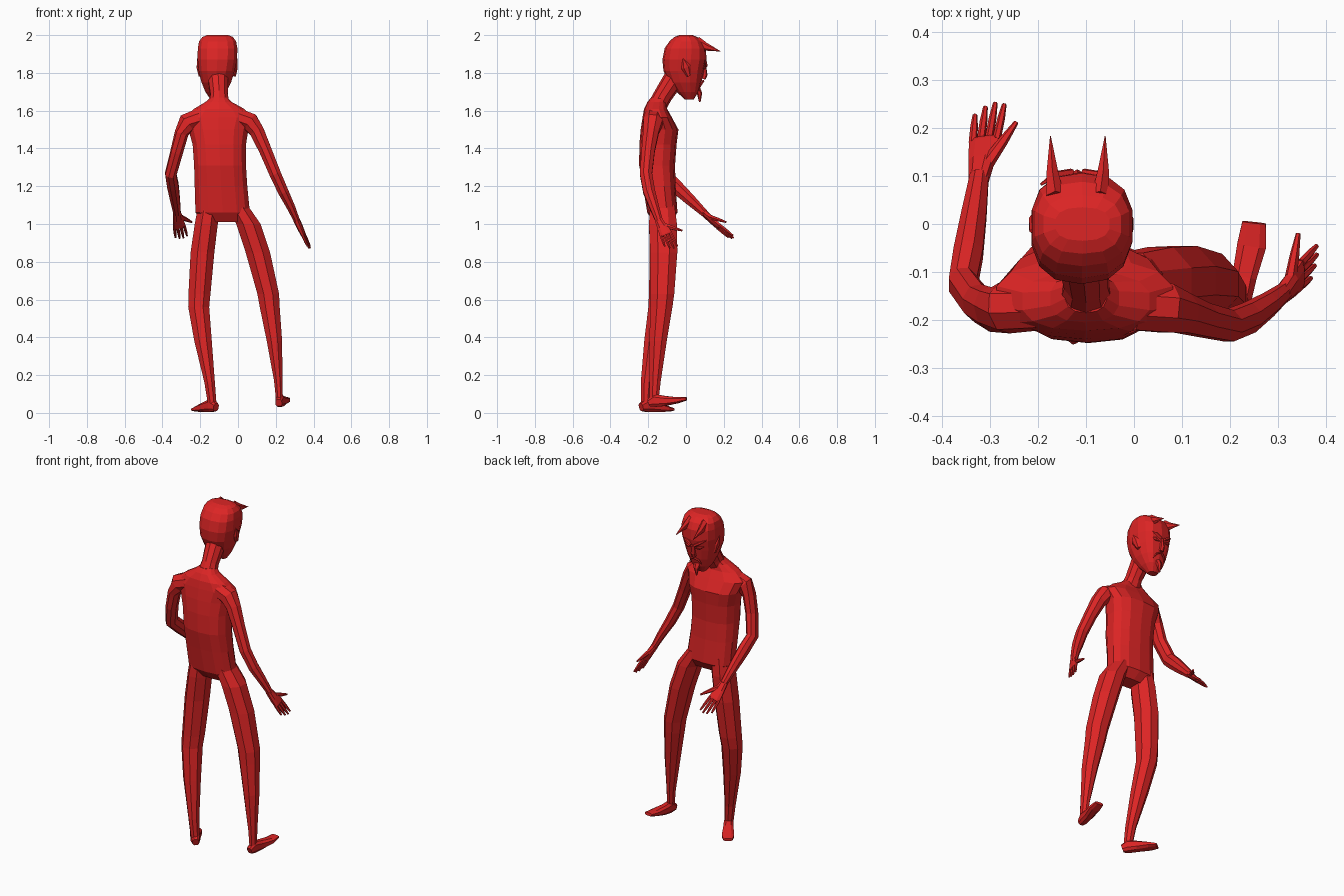
import bpy, bmesh, math
from mathutils import Vector as V

red = bpy.data.materials.new("red")
red.diffuse_color = (0.72, 0.018, 0.018, 1)


def loft(name, rings, n=8, side=(1, 0, 0), axis=None, power=2.0):
    """Skin rings (x, y, z, half width along side, half depth); rings follow the path or a fixed axis."""
    bm = bmesh.new()
    pts = [V(r[:3]) for r in rings]
    loops = []
    for i, r in enumerate(rings):
        if axis:
            t = V(axis)
        else:
            t = pts[min(i + 1, len(pts) - 1)] - pts[max(i - 1, 0)]
        t.normalize()
        s = V(side)
        s = (s - t * s.dot(t)).normalized()
        u = t.cross(s)
        loop = []
        for k in range(n):
            a = 2 * math.pi * (k + 0.5) / n
            c, d = math.cos(a), math.sin(a)
            cx = math.copysign(abs(c) ** (2 / power), c)
            dx = math.copysign(abs(d) ** (2 / power), d)
            loop.append(bm.verts.new(pts[i] + s * cx * r[3] + u * dx * r[4]))
        loops.append(loop)
    for a, b in zip(loops, loops[1:]):
        for k in range(n):
            bm.faces.new((a[k], a[(k + 1) % n], b[(k + 1) % n], b[k]))
    bm.faces.new(loops[0])
    bm.faces.new(loops[-1])
    bmesh.ops.recalc_face_normals(bm, faces=bm.faces)
    me = bpy.data.meshes.new(name)
    bm.to_mesh(me)
    bm.free()
    me.materials.append(red)
    ob = bpy.data.objects.new(name, me)
    bpy.context.collection.objects.link(ob)
    return ob


def spans(rows):
    """Turn (z, x min, x max, y min, y max) rows into upright rings."""
    return [((a + b) / 2, (c + d) / 2, z, (b - a) / 2, (d - c) / 2) for z, a, b, c, d in rows]


UP = (0, 0, 1)

# torso
loft("torso", spans([
    (1.01, -0.18, 0.05, -0.17, -0.08),
    (1.06, -0.228, 0.066, -0.205, -0.045),
    (1.20, -0.232, 0.052, -0.228, -0.055),
    (1.31, -0.235, 0.045, -0.248, -0.058),
    (1.42, -0.243, 0.045, -0.247, -0.05),
    (1.50, -0.265, 0.058, -0.24, -0.04),
    (1.565, -0.29, 0.085, -0.23, -0.075),
    (1.61, -0.235, 0.035, -0.222, -0.1),
    (1.645, -0.175, -0.03, -0.205, -0.105),
    (1.67, -0.145, -0.055, -0.185, -0.1)]), n=14, axis=UP, power=2.5)

# neck
loft("neck", [(-0.1, -0.155, 1.62, 0.06, 0.05), (-0.1, -0.122, 1.68, 0.048, 0.05),
              (-0.105, -0.07, 1.76, 0.055, 0.055), (-0.108, -0.03, 1.82, 0.06, 0.06)], n=10)

# head
loft("head", spans([
    (1.658, -0.145, -0.09, -0.005, 0.04),
    (1.70, -0.174, -0.06, -0.05, 0.066),
    (1.75, -0.195, -0.035, -0.092, 0.082),
    (1.81, -0.21, -0.016, -0.119, 0.095),
    (1.87, -0.216, -0.003, -0.125, 0.108),
    (1.93, -0.215, -0.001, -0.113, 0.106),
    (1.967, -0.208, -0.008, -0.088, 0.088),
    (1.99, -0.19, -0.025, -0.062, 0.06),
    (2.00, -0.165, -0.05, -0.035, 0.035)]), n=14, axis=UP, power=2.5)

# horns, ears and face details on each side
FX = -0.117
for s, label in ((-1, "left"), (1, "right")):
    loft(label + "_horn", [(FX + s * 0.047, 0.055, 1.958, 0.021, 0.036),
                           (FX + s * 0.053, 0.105, 1.938, 0.014, 0.021),
                           (FX + s * 0.057, 0.183, 1.914, 0.001, 0.001)], n=6)
    loft(label + "_ear", [(-0.11 + s * 0.088, 0.015, 1.785, 0.012, 0.012),
                          (-0.11 + s * 0.1, 0.0, 1.83, 0.01, 0.026),
                          (-0.11 + s * 0.104, -0.015, 1.875, 0.004, 0.003)], n=6)
    loft(label + "_brow", [(FX + s * 0.012, 0.108, 1.838, 0.009, 0.008),
                           (FX + s * 0.045, 0.103, 1.86, 0.008, 0.008),
                           (FX + s * 0.077, 0.082, 1.878, 0.002, 0.003)], n=5, side=UP)
    loft(label + "_eye", [(FX + s * 0.018, 0.1, 1.822, 0.003, 0.003),
                          (FX + s * 0.04, 0.097, 1.828, 0.011, 0.007),
                          (FX + s * 0.062, 0.085, 1.836, 0.003, 0.003)], n=6, side=UP)
    loft(label + "_moustache", [(FX + s * 0.002, 0.092, 1.757, 0.006, 0.006),
                                (FX + s * 0.026, 0.083, 1.745, 0.006, 0.006),
                                (FX + s * 0.04, 0.072, 1.72, 0.002, 0.002)], n=5, side=UP)
loft("nose", [(FX, 0.1, 1.84, 0.008, 0.006), (FX - 0.001, 0.1, 1.79, 0.014, 0.014),
              (FX - 0.001, 0.092, 1.768, 0.014, 0.012)], n=6)
loft("goatee", [(FX - 0.002, 0.06, 1.715, 0.022, 0.016), (FX - 0.003, 0.072, 1.69, 0.016, 0.014),
                (FX - 0.005, 0.073, 1.645, 0.003, 0.004)], n=6)

# arms
loft("left_arm", [(-0.2, -0.17, 1.565, 0.055, 0.05), (-0.27, -0.175, 1.535, 0.055, 0.052),
                  (-0.299, -0.178, 1.48, 0.048, 0.036), (-0.325, -0.165, 1.38, 0.042, 0.034),
                  (-0.356, -0.125, 1.265, 0.042, 0.032), (-0.345, -0.06, 1.205, 0.04, 0.033),
                  (-0.333, 0.02, 1.13, 0.032, 0.028), (-0.322, 0.1, 1.055, 0.021, 0.021)],
     side=(0, 1, 0.9))
loft("right_arm", [(0.0, -0.17, 1.565, 0.055, 0.05), (0.065, -0.175, 1.54, 0.055, 0.052),
                   (0.1, -0.185, 1.49, 0.045, 0.042), (0.145, -0.2, 1.39, 0.038, 0.036),
                   (0.197, -0.212, 1.265, 0.035, 0.033), (0.24, -0.195, 1.17, 0.034, 0.03),
                   (0.28, -0.168, 1.09, 0.027, 0.024), (0.315, -0.14, 1.01, 0.02, 0.017)],
     side=(0, 1, 0))


def hand(label, wrist, knuckle, tip, across, thumb):
    """Flat palm, four fingers spread along the across direction, and a thumb."""
    w, k, t, a, th = V(wrist), V(knuckle), V(tip), V(across).normalized(), V(thumb)
    loft(label + "_palm", [(*(w - (k - w) * 0.2), 0.02, 0.018), (*w.lerp(k, 0.45), 0.029, 0.016),
                           (*k, 0.035, 0.012), (*k.lerp(t, 0.08), 0.033, 0.009)], side=a, power=2.5)
    for i, reach in enumerate((0.78, 0.96, 1.03, 0.95)):
        f = i - 1.5
        p, q = k + a * f * 0.0175, k.lerp(t, reach) + a * f * 0.021
        loft(f"{label}_finger_{i + 1}", [(*p, 0.009, 0.009), (*p.lerp(q, 0.6), 0.008, 0.008),
                                         (*q, 0.005, 0.005)], n=6, side=a)
    b = w.lerp(k, 0.3) + a * 0.012
    loft(label + "_thumb", [(*b, 0.015, 0.013), (*b.lerp(th, 0.55), 0.011, 0.01),
                            (*th, 0.005, 0.005)], n=6, side=a)


hand("left", (-0.322, 0.1, 1.055), (-0.311, 0.172, 0.987), (-0.299, 0.248, 0.925),
     (1, 0.15, 0.35), (-0.245, 0.212, 1.01))
hand("right", (0.315, -0.14, 1.01), (0.345, -0.107, 0.947), (0.379, -0.075, 0.872),
     (0.1, 1, 0.2), (0.342, -0.02, 0.965))

# legs
loft("left_leg", [(-0.155, -0.125, 1.1, 0.06, 0.07), (-0.168, -0.122, 1.0, 0.066, 0.08),
                  (-0.188, -0.12, 0.85, 0.068, 0.078), (-0.204, -0.133, 0.63, 0.063, 0.068),
                  (-0.208, -0.142, 0.56, 0.06, 0.062), (-0.185, -0.175, 0.38, 0.05, 0.05),
                  (-0.15, -0.208, 0.16, 0.03, 0.034), (-0.137, -0.214, 0.05, 0.025, 0.026)], axis=UP)
loft("right_leg", [(-0.005, -0.125, 1.1, 0.06, 0.07), (0.055, -0.122, 1.0, 0.07, 0.08),
                   (0.105, -0.118, 0.85, 0.07, 0.078), (0.16, -0.125, 0.63, 0.062, 0.068),
                   (0.168, -0.13, 0.56, 0.057, 0.063), (0.193, -0.148, 0.38, 0.044, 0.05),
                   (0.213, -0.163, 0.17, 0.024, 0.032), (0.219, -0.168, 0.075, 0.02, 0.026)], axis=UP)

# feet
loft("left_foot", [(-0.116, -0.238, 0.03, 0.018, 0.022), (-0.137, -0.212, 0.04, 0.027, 0.036),
                   (-0.168, -0.165, 0.032, 0.03, 0.028), (-0.204, -0.11, 0.022, 0.036, 0.017),
                   (-0.228, -0.075, 0.018, 0.026, 0.009)], side=(0.83, 0.55, 0), power=2.8)
loft("right_foot", [(0.215, -0.198, 0.053, 0.018, 0.02), (0.22, -0.165, 0.066, 0.024, 0.036),
                    (0.23, -0.11, 0.063, 0.027, 0.028), (0.245, -0.045, 0.067, 0.032, 0.017),
                    (0.25, 0.003, 0.075, 0.026, 0.009)], side=(1, -0.15, 0), power=2.8)
